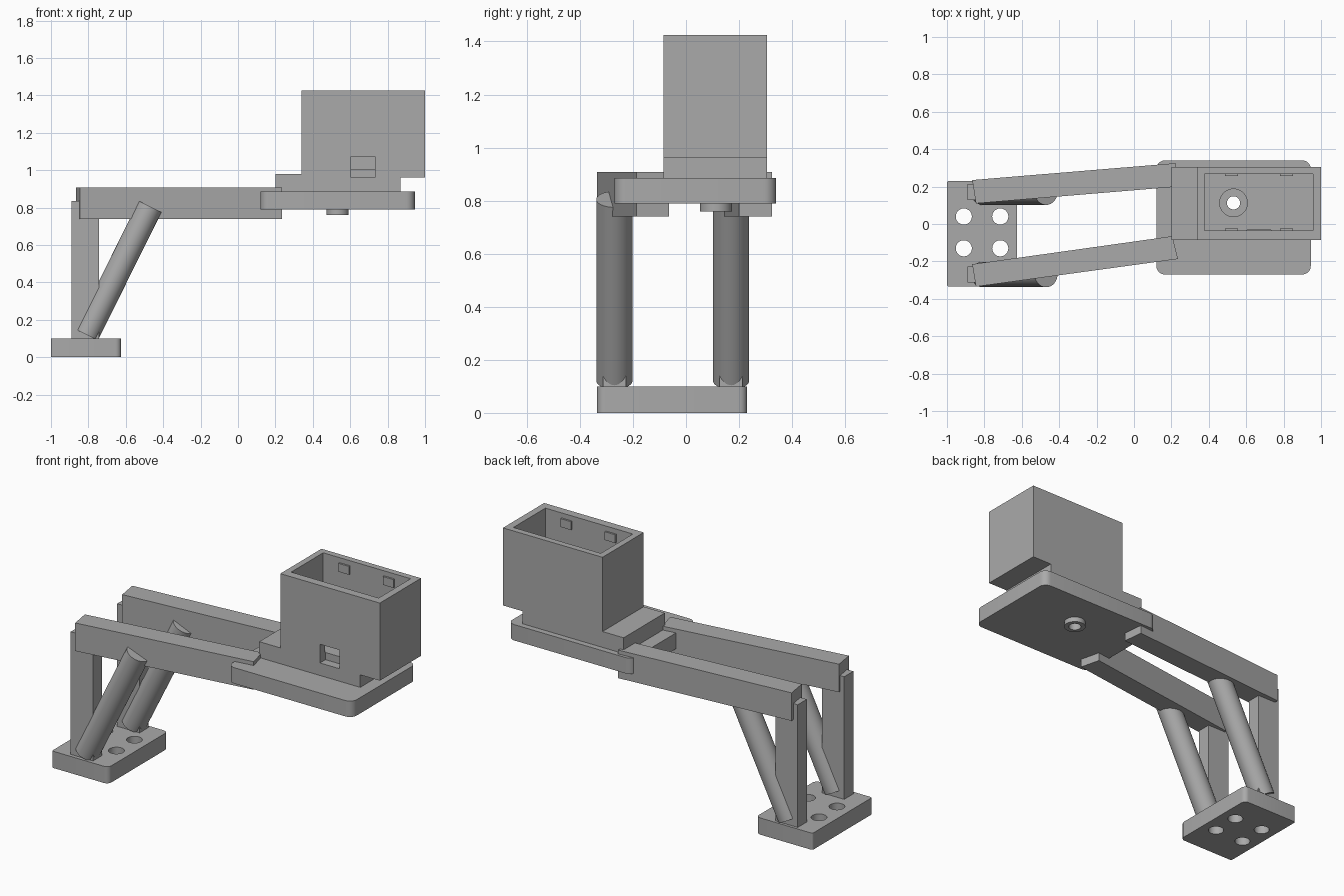
import bpy, bmesh, math
from mathutils import Vector

cube = bpy.data.objects.get("Cube")
if cube:
    bpy.data.objects.remove(cube, do_unlink=True)

grey = bpy.data.materials.new("plain grey")
grey.use_nodes = True
colour = (0.4, 0.4, 0.4, 1)
grey.diffuse_color = colour
grey.node_tree.nodes["Principled BSDF"].inputs["Base Color"].default_value = colour


def prism(name, points, low, high, axis="z"):
    """Extrude a flat outline along z, or an x-z profile along y."""
    bm = bmesh.new()
    place = (lambda a, b: (a, b, low)) if axis == "z" else (lambda a, b: (a, low, b))
    face = bm.faces.new([bm.verts.new(place(a, b)) for a, b in points])
    move = Vector((0, 0, high - low)) if axis == "z" else Vector((0, high - low, 0))
    top = bmesh.ops.extrude_face_region(bm, geom=[face])["geom"]
    bmesh.ops.translate(bm, vec=move, verts=[v for v in top if isinstance(v, bmesh.types.BMVert)])
    bmesh.ops.recalc_face_normals(bm, faces=bm.faces)
    mesh = bpy.data.meshes.new(name)
    bm.to_mesh(mesh)
    bm.free()
    mesh.materials.append(grey)
    obj = bpy.data.objects.new(name, mesh)
    bpy.context.collection.objects.link(obj)
    return obj


def box(name, x0, x1, y0, y1, z0, z1):
    return prism(name, [(x0, y0), (x1, y0), (x1, y1), (x0, y1)], z0, z1)


def rounded(name, x0, x1, y0, y1, z0, z1, left, right):
    """Plate with rounded upright corners."""
    points = []
    corners = [(x1, y1, right), (x0, y1, left), (x0, y0, left), (x1, y0, right)]
    for i, (x, y, r) in enumerate(corners):
        cx = x - r if x == x1 else x + r
        cy = y - r if y == y1 else y + r
        for k in range(7):
            a = math.pi / 2 * (i + k / 6)
            points.append((cx + r * math.cos(a), cy + r * math.sin(a)))
    return prism(name, points, z0, z1)


def rod(name, start, end, radius):
    start, end = Vector(start), Vector(end)
    line = end - start
    bpy.ops.mesh.primitive_cylinder_add(vertices=48, radius=radius, depth=line.length,
                                        location=(start + end) / 2,
                                        rotation=line.to_track_quat("Z", "Y").to_euler())
    obj = bpy.context.object
    obj.name = name
    obj.data.materials.append(grey)
    return obj


def cut(obj, cutters):
    for cutter in cutters:
        mod = obj.modifiers.new("cut", "BOOLEAN")
        mod.object, mod.operation, mod.solver = cutter, "DIFFERENCE", "EXACT"
    bpy.context.view_layer.update()
    graph = bpy.context.evaluated_depsgraph_get()
    mesh = bpy.data.meshes.new_from_object(obj.evaluated_get(graph))
    obj.modifiers.clear()
    obj.data = mesh
    for cutter in cutters:
        bpy.data.objects.remove(cutter, do_unlink=True)


def smooth(obj):
    bpy.ops.object.select_all(action="DESELECT")
    obj.select_set(True)
    bpy.context.view_layer.objects.active = obj
    bpy.ops.object.shade_smooth_by_angle(angle=math.radians(30))


# Foot plate with four screw holes
foot = rounded("foot_plate", -1, -0.625, -0.335, 0.23, 0, 0.1, 0.012, 0.03)
cut(foot, [rod("hole_cutter", (x, y, -0.1), (x, y, 0.2), 0.043)
           for x in (-0.91, -0.715) for y in (0.04, -0.13)])
smooth(foot)

# Posts and slanted round struts on each side
for side, post_y, strut_y in (("right", -0.27, -0.27), ("left", 0.17, 0.17)):
    box(side + "_post", -0.89, -0.742, post_y - 0.043, post_y + 0.043, 0.09, 0.835)
    smooth(rod(side + "_strut", (-0.81, strut_y, 0.12), (-0.47, strut_y, 0.805), 0.068))

# Long arms, converging slightly
prism("right_arm", [(-0.865, -0.215), (-0.845, -0.335), (0.235, -0.187), (0.205, -0.065)], 0.74, 0.908)
prism("left_arm", [(-0.865, 0.235), (-0.845, 0.11), (0.235, 0.2), (0.222, 0.325)], 0.74, 0.908)

# Mounting plate and the round boss below it
HOLE_X, HOLE_Y = 0.532, 0.113


def bore(radius, z0, z1):
    return rod("bore_cutter", (HOLE_X, HOLE_Y, z0), (HOLE_X, HOLE_Y, z1), radius)


mount = rounded("mounting_plate", 0.12, 0.945, -0.27, 0.34, 0.79, 0.885, 0.045, 0.045)
cut(mount, [bore(0.035, 0.7, 1)])
smooth(mount)
boss = bore(0.06, 0.76, 0.79)
boss.name = "boss"
cut(boss, [bore(0.035, 0.7, 0.9)])
smooth(boss)

# Open-topped holder with a stepped base, side window and bored floor
holder = prism("holder", [(0.2, 0.885), (0.87, 0.885), (0.87, 0.96), (1, 0.96), (1, 1.425),
                          (0.34, 1.425), (0.34, 0.98), (0.2, 0.98)], -0.085, 0.305, "y")
cut(holder, [box("cavity_cutter", 0.377, 0.957, -0.035, 0.268, 1.003, 1.6),
             box("window_cutter", 0.603, 0.732, -0.2, -0.033, 0.96, 1.072),
             bore(0.074, 0.91, 1.2), bore(0.035, 0.8, 1.1)])
smooth(holder)

# Small catches inside the holder rim
for name, y0, y1 in (("front", -0.04, -0.024), ("back", 0.257, 0.273)):
    for i, x in enumerate((0.521, 0.815)):
        box(f"{name}_catch_{i + 1}", x - 0.035, x + 0.035, y0, y1, 1.345, 1.395)
